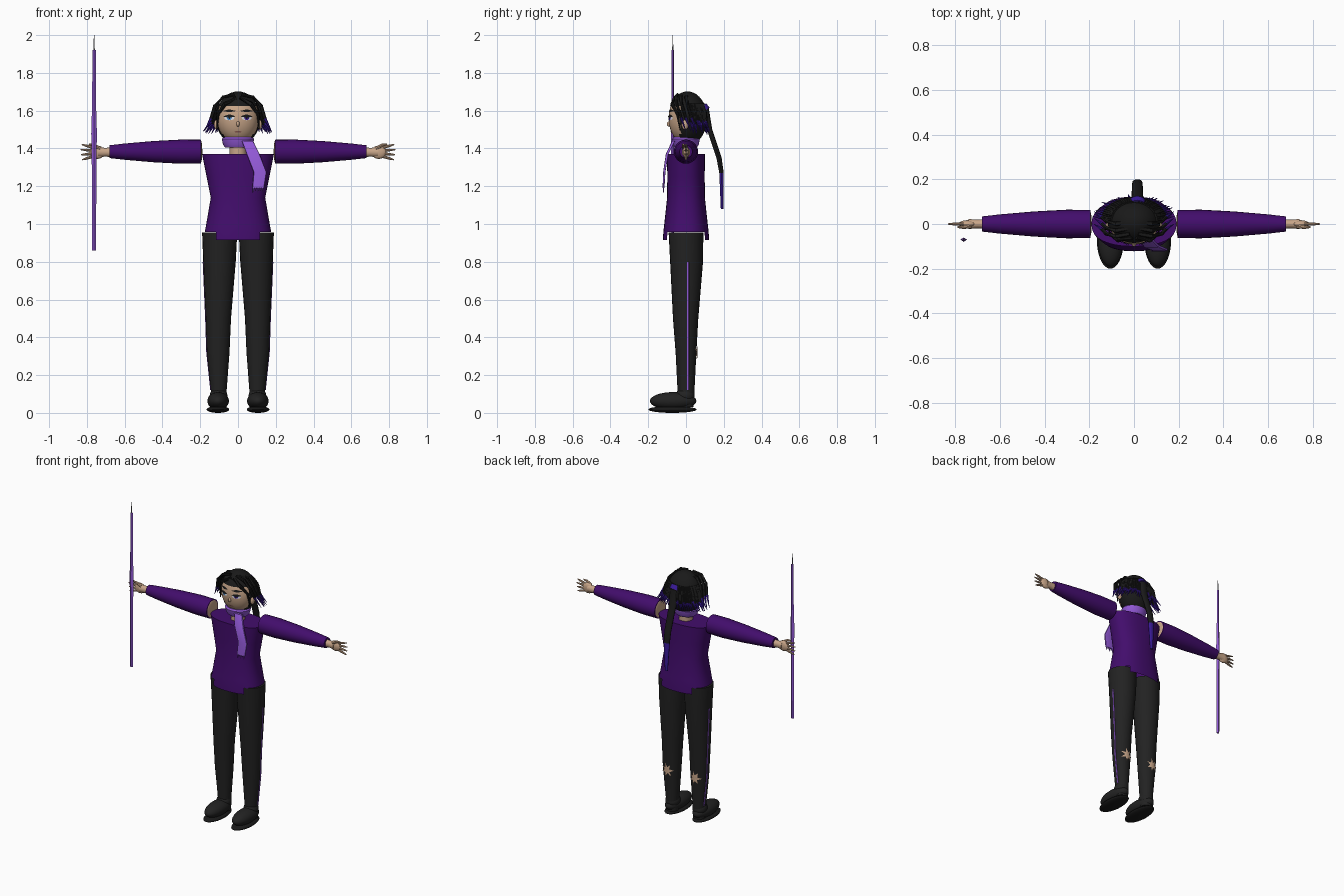
import bpy, bmesh, math, random
from math import sin, cos, pi, sqrt
from mathutils import Vector, Matrix

random.seed(4)
old = bpy.data.objects.get("Cube")
if old:
    bpy.data.objects.remove(old)


def material(name, r, g, b):
    m = bpy.data.materials.new(name)
    m.use_nodes = True
    m.diffuse_color = (r, g, b, 1)
    m.node_tree.nodes["Principled BSDF"].inputs["Base Color"].default_value = (r, g, b, 1)
    return m


black = material("hair black", .01, .01, .01)
charcoal = material("trouser charcoal", .016, .016, .016)
purple = material("sweater purple", .055, .004, .15)
skin = material("skin", .58, .38, .25)
lavender = material("scarf lavender", .29, .1, .68)
indigo = material("hair tip indigo", .04, .01, .3)
white = material("eye white", .8, .8, .85)
blue = material("eye blue", .06, .25, .6)
rose = material("lip rose", .3, .12, .1)
grey = material("point grey", .2, .2, .22)


def finish(name, bm, *mats):
    bmesh.ops.recalc_face_normals(bm, faces=bm.faces)
    me = bpy.data.meshes.new(name)
    bm.to_mesh(me)
    bm.free()
    for m in mats:
        me.materials.append(m)
    for p in me.polygons:
        p.use_smooth = True
    me.set_sharp_from_angle(angle=math.radians(40))
    ob = bpy.data.objects.new(name, me)
    bpy.context.collection.objects.link(ob)
    return ob


def loft(bm, rings, n=24, follow=False, tip_from=99, axis=None, power=1):
    """Skin elliptical rings (centre, rx, ry), level, along an axis or along their path."""
    pts = [Vector(r[0]) for r in rings]
    loops = []
    for i, (c, rx, ry) in enumerate(rings):
        rot = Matrix.Identity(3)
        if follow:
            t = pts[min(i + 1, len(pts) - 1)] - pts[max(i - 1, 0)]
            side = Vector((1, 0, 0)) if abs(t.normalized().x) < .85 else Vector((0, 1, 0))
            v = t.cross(side).normalized()
            rot = Matrix((v.cross(t).normalized(), v, t.normalized())).transposed()
        elif axis == "x":
            rot = Matrix.Rotation(pi / 2, 3, "Y")
        loop = []
        for k in range(n):
            ca, sa = cos(2 * pi * k / n), sin(2 * pi * k / n)
            off = Vector((math.copysign(abs(ca) ** power, ca) * rx,
                          math.copysign(abs(sa) ** power, sa) * ry, 0))
            loop.append(bm.verts.new(pts[i] + rot @ off))
        loops.append(loop)
    for i in range(len(loops) - 1):
        for k in range(n):
            j = (k + 1) % n
            f = bm.faces.new((loops[i][k], loops[i][j], loops[i + 1][j], loops[i + 1][k]))
            f.material_index = int(i >= tip_from)
    bm.faces.new(loops[0])
    bm.faces.new(loops[-1]).material_index = int(len(loops) - 2 >= tip_from)
    return bm


def ball(name, centre, radii, mat, cut=None):
    bm = bmesh.new()
    bmesh.ops.create_uvsphere(bm, u_segments=32, v_segments=20, radius=1)
    bm.transform(Matrix.Translation(centre) @ Matrix.Diagonal((*radii, 1)))
    if cut:
        gone = [f for f in bm.faces if cut(f.calc_center_median())]
        bmesh.ops.delete(bm, geom=gone, context="FACES")
    return finish(name, bm, mat)


def plate(name, cx, cz, outline, surface, mat):
    """Thin patch draped on a curved surface y = surface(x, z)."""
    bm = bmesh.new()
    spot = lambda x, z: bm.verts.new((x, surface(x, z), z))
    mid = spot(cx, cz)
    inner = [spot(cx + x / 2, cz + z / 2) for x, z in outline]
    outer = [spot(cx + x, cz + z) for x, z in outline]
    for k in range(len(outline)):
        j = (k + 1) % len(outline)
        bm.faces.new((mid, inner[k], inner[j]))
        bm.faces.new((inner[k], outer[k], outer[j], inner[j]))
    return finish(name, bm, mat)


def oval(rx, rz, n=16):
    return [(rx * cos(2 * pi * k / n), rz * sin(2 * pi * k / n)) for k in range(n)]


# Sweater body with longer front and back hem
body = loft(bmesh.new(), [((0, 0, z), rx, ry) for z, rx, ry in (
    (.915, .176, .122), (.957, .176, .12), (1.0, .168, .115), (1.14, .144, .1),
    (1.25, .166, .099), (1.37, .19, .1))], n=48, power=.85)
hem = [f for f in body.faces if f.calc_center_median().z < .95
       and (abs(f.calc_center_median().x) > .116 or len(f.verts) > 4)]
bmesh.ops.delete(body, geom=hem, context="FACES")
finish("sweater", body, purple)

LEG = ((.03, .102, 0, .04, .04), (.12, .102, 0, .042, .045), (.32, .105, 0, .06, .055),
       (.5, .104, -.002, .067, .067), (.8, .098, .003, .086, .087), (.955, .097, 0, .093, .092))

for s, side in ((-1, "right"), (1, "left")):
    # Legs, side stripe and torn calf patch
    finish(side + "_trouser_leg", loft(bmesh.new(), [
        ((s * cx, cy, z), rx, ry) for z, cx, cy, rx, ry in LEG]), charcoal)
    finish(side + "_leg_stripe", loft(bmesh.new(), [
        ((s * (cx + rx), .01, z), .003, .005) for z, cx, cy, rx, ry in LEG[1:5]], n=8), lavender)
    jag = [((.046 if k % 2 else .022) * cos(k * pi / 7) * random.uniform(.8, 1.1),
            (.05 if k % 2 else .022) * sin(k * pi / 7)) for k in range(14)]
    calf = lambda x, z: .005 + .057 * sqrt(max(0, 1 - ((x - s * .105) / .063) ** 2))
    plate(side + "_torn_patch", s * .105, .32, jag, calf, skin)

    # Shoes
    ball(side + "_shoe", (s * .105, -.068, .063), (.057, .123, .047), charcoal)
    ball(side + "_sole", (s * .106, -.072, .018), (.06, .128, .018), black)
    ball(side + "_ankle", (s * .103, -.005, .09), (.047, .05, .045), charcoal)

    # Sleeve with bare shoulder end, wrist and hand
    finish(side + "_sleeve", loft(bmesh.new(), [
        ((s * x, 0, 1.383), r, r) for x, r in (
            (.195, .063), (.3, .064), (.45, .056), (.6, .043), (.68, .034))], axis="x"), purple)
    ball(side + "_shoulder", (s * .197, 0, 1.383), (.008, .058, .058), skin)
    finish(side + "_wrist", loft(bmesh.new(), [
        ((s * x, 0, 1.38), r, r * .85) for x, r in ((.67, .026), (.7, .023), (.74, .026))],
        axis="x", n=16), skin)
    ball(side + "_palm", (s * .745, 0, 1.38), (.04, .017, .035), skin)
    hand = bmesh.new()
    for k in range(4):
        z = 1.358 + k * .015
        loft(hand, [((s * .765, 0, z), .008, .008),
                    ((s * .8, 0, z + (k - 1.5) * .007), .007, .007),
                    ((s * (.835 - abs(k - 1.7) * .006), 0, z + (k - 1.5) * .012), .003, .003)],
             n=8, follow=True)
    loft(hand, [((s * .73, -.01, 1.4), .01, .01), ((s * .765, -.014, 1.418), .008, .008),
                ((s * .79, -.014, 1.422), .004, .004)], n=8, follow=True)
    finish(side + "_fingers", hand, skin)

# Neck, head and hair cap
finish("neck", loft(bmesh.new(), [((0, 0, z), .045, .045) for z in (1.36, 1.47)]), skin)
HEAD = Vector((0, 0, 1.56))
ball("head", HEAD, (.11, .092, .135), skin)
ball("nose", (0, -.09, 1.53), (.009, .011, .014), skin)
ball("hair_cap", (0, .008, 1.56), (.117, .104, .142), black,
     lambda c: (c.y < -.03 and c.z < 1.628) or c.z < 1.45)


def face_y(lift):
    return lambda x, z: -lift - .092 * sqrt(max(0, 1 - (x / .11) ** 2 - ((z - 1.56) / .135) ** 2))


# Face details
for s, side, iris in ((-1, "right", blue), (1, "left", indigo)):
    x = s * .046
    plate(side + "_eye_white", x, 1.562, oval(.027, .013), face_y(.002), white)
    plate(side + "_iris", x, 1.562, oval(.012, .012), face_y(.0035), iris)
    plate(side + "_pupil", x, 1.562, oval(.005, .006), face_y(.005), black)
    arch = [(-.028, .006), (0, .014), (.028, .006), (.03, .009), (0, .019), (-.03, .009)]
    plate(side + "_lash", x, 1.562, arch, face_y(.004), black)
    plate(side + "_brow", x, 1.592, [(a * 1.1, b * .8) for a, b in arch], face_y(.003), black)
    ball(side + "_ear", (s * .115, -.005, 1.525), (.012, .018, .026), skin)
plate("mouth", 0, 1.488, oval(.02, .004), face_y(.002), rose)

# Flared strands around the back, with coloured tips
strands = bmesh.new()
COUNT = 34
for k in range(COUNT):
    a = math.radians(5 + 170 * k / (COUNT - 1))
    c, d, j = cos(a), sin(a), random.uniform(-.012, .012)
    loft(strands, [((.1 * c, .01 + .085 * d, 1.635), .008, .008),
                   ((.127 * c, .012 + .1 * d, 1.59 + j), .011, .008),
                   ((.142 * c, .017 + .1 * d, 1.535 + j), .009, .006),
                   (((.18 + j) * c, .025 + (.1 + j) * d, 1.485 + j), .001, .001)],
         n=6, follow=True, tip_from=2)
finish("flared_strands", strands, black, indigo)

# Long arching locks beside the face, and a swept fringe
locks = bmesh.new()
for s in (-1, 1):
    for y in (-.045, -.02, .01):
        loft(locks, [((s * .02, y, 1.685), .008, .008), ((s * .08, y - .01, 1.672), .01, .008),
                     ((s * .122, y, 1.625), .01, .008), ((s * .142, y + .02, 1.56), .009, .007),
                     ((s * .178, y + .045, 1.49), .001, .001)], n=8, follow=True, tip_from=3)
    loft(locks, [((s * .01, -.06, 1.668), .01, .01), ((s * .07, -.073, 1.635), .012, .01),
                 ((s * .106, -.045, 1.58), .008, .008), ((s * .112, -.03, 1.49), .001, .001)],
         n=8, follow=True)
finish("side_locks", locks, black, indigo)

# Ponytail and tie
finish("ponytail", loft(bmesh.new(), [
    ((.015, .07, 1.62), .02, .02), ((.015, .1, 1.6), .03, .024), ((.015, .125, 1.5), .026, .014),
    ((.015, .175, 1.35), .024, .014), ((.015, .188, 1.27), .022, .012),
    ((.015, .192, 1.08), .01, .008)], n=14, follow=True, tip_from=4), black, indigo)
finish("hair_tie", loft(bmesh.new(), [
    ((.015, .085, 1.625), .034, .026), ((.015, .102, 1.6), .036, .028)],
    n=16, follow=True), indigo)

# Scarf: collar, hanging end and fringe
finish("scarf_collar", loft(bmesh.new(), [((0, 0, z), rx, rx * .85) for z, rx in (
    (1.405, .068), (1.42, .079), (1.45, .086), (1.46, .078))], n=32), lavender)
finish("scarf_tail", loft(bmesh.new(), [
    ((.05, -.066, 1.44), .03, .008), ((.08, -.1, 1.37), .034, .007),
    ((.117, -.115, 1.275), .034, .006), ((.107, -.119, 1.19), .031, .005)],
    n=12, power=.4), lavender)
fringe = bmesh.new()
for k in range(5):
    x = .083 + k * .012
    loft(fringe, [((x, -.119, 1.195), .005, .004),
                  ((x - .003, -.119, 1.168 + k % 2 * .008), .002, .002)], n=6)
finish("scarf_fringe", fringe, lavender)

# Staff with a fine point
finish("staff", loft(bmesh.new(), [((-.762, -.07, z), rx, rx * .65) for z, rx in (
    (.86, .011), (1.3, .012), (1.48, .015), (1.65, .01), (1.92, .009))], n=4), lavender)
finish("staff_point", loft(bmesh.new(), [
    ((-.762, -.07, 1.92), .004, .004), ((-.762, -.07, 2.0), .001, .001)], n=6), grey)
